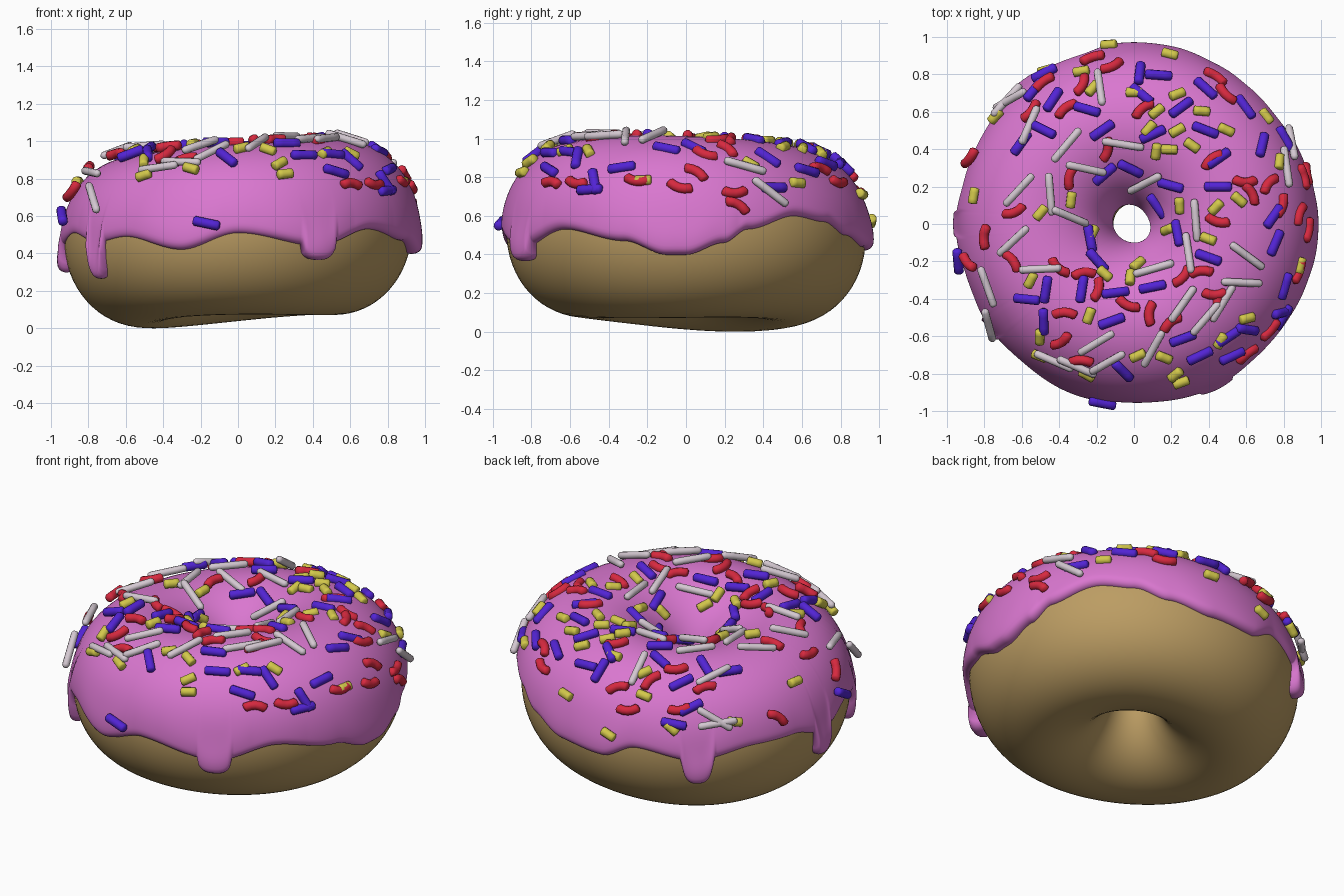
import bpy, bmesh, math
from mathutils import Vector

if "Cube" in bpy.data.objects:
    bpy.data.objects.remove(bpy.data.objects["Cube"])

RING, A, B = 0.52, 0.41, 0.47          # ring radius, section half width, half height


def material(name, rgb):
    m = bpy.data.materials.new(name)
    m.diffuse_color = (*rgb, 1)
    m.use_nodes = True
    m.node_tree.nodes["Principled BSDF"].inputs["Base Color"].default_value = m.diffuse_color
    return m


def finish(name, bm, mat):
    bmesh.ops.recalc_face_normals(bm, faces=bm.faces)
    me = bpy.data.meshes.new(name)
    bm.to_mesh(me)
    bm.free()
    me.materials.append(mat)
    for p in me.polygons:
        p.use_smooth = True
    ob = bpy.data.objects.new(name, me)
    bpy.context.collection.objects.link(ob)
    return ob


def mid_height(th):
    # the ring leans slightly: low at back left, high at front right
    return 0.47 + 0.035 * (1 - math.cos(th - math.radians(150)))


def surface(th, t, off=0.0):
    r, s = RING + (A + off) * math.cos(t), math.sin(t)
    flat = -0.035 if s > 0 else 0.014 * (1 - math.cos(2 * (th - math.radians(150))))
    return Vector((r * math.cos(th), r * math.sin(th), mid_height(th) + (B + off) * s + flat * s * s))


def grid(bm, rows, wrap):
    n, m = len(rows), len(rows[0])
    vs = [[bm.verts.new(p) for p in row] for row in rows]
    for i in range(n):
        for k in range(m if wrap else m - 1):
            j, q = (i + 1) % n, (k + 1) % m
            bm.faces.new((vs[i][k], vs[j][k], vs[j][q], vs[i][q]))


# Dough ring
bm = bmesh.new()
grid(bm, [[surface(math.tau * i / 96, math.tau * k / 64) for k in range(64)] for i in range(96)], True)
finish("dough", bm, material("golden dough", (0.50, 0.335, 0.125)))

# Icing: lower edge height by direction in degrees, then drips (direction, half width, lowest point)
EDGE = [(0, .40), (12, .46), (20, .53), (37, .60), (50, .57), (62, .5), (78, .44), (95, .42), (107, .5),
        (128, .44), (150, .5), (166, .5), (180, .44), (200, .51), (216, .46), (230, .49), (251, .42),
        (270, .51), (297, .44), (318, .53), (340, .47), (354, .40), (360, .40)]
DRIPS = [(129, 5.5, .30), (180, 4.5, .30), (216, 4, .265), (297, 6, .37)]


def edge(deg):
    """Edge height and how much the icing swells there."""
    for (a, za), (b, zb) in zip(EDGE, EDGE[1:]):
        if a <= deg <= b:
            u = (deg - a) / (b - a)
            z = za + (zb - za) * u * u * (3 - 2 * u)
            break
    swell = min(max((0.5 - z) / 0.2, 0), 1)
    for c, w, low in DRIPS:
        u = abs(deg - c) / w
        if u < 1:
            z -= (z - low) * math.sqrt(1 - u ** 3)
            swell = max(swell, 0.3 + 0.7 * math.sqrt(1 - u * u))
    return z, swell


def icing_row(deg, n=56):
    th = math.radians(deg)
    low, swell = edge(deg)
    t0 = math.asin((low - mid_height(th)) / B)
    t1 = math.radians(169 + 4 * math.sin(2 * th))
    row = []
    for k in range(n + 1):
        t = t0 + (t1 - t0) * (1 - math.cos(math.pi * k / n)) / 2
        d = (t - t0) * 0.45
        thick = 0.03 + 0.015 * math.cos(th) + 0.04 * swell * math.exp(-((d - .04) / 0.11) ** 2)
        u = max(0, min(d / 0.045, (t1 - t) * 10, 1))      # rounded lip
        row.append(surface(th, t, thick * math.sqrt(max(0, 1 - (1 - u) ** 2)) - 0.003))
    return row


bm = bmesh.new()
grid(bm, [icing_row(360 * i / 480) for i in range(480)], False)
finish("icing", bm, material("pink icing", (0.70, 0.185, 0.63)))


# Sprinkles: rounded rods lying on the icing
def add_rod(bm, th, t, heading, length, rad, bend, lift):
    n = Vector((math.cos(t) / A * math.cos(th), math.cos(t) / A * math.sin(th), math.sin(t) / B)).normalized()
    d = Vector((math.cos(heading), math.sin(heading), 0))
    x = (d - n * d.dot(n)).normalized()
    y = n.cross(x)
    c = surface(th, t, 0.035) + n * lift
    half = length / 2
    rows = []
    for s, w in ((-1, .02), (-.97, .65), (-.86, 1), (-.4, 1), (0, 1), (.4, 1), (.86, 1), (.97, .65), (1, .02)):
        o = c + x * (half * s) + y * (bend * (0.5 - s * s))
        tan = (x * half - y * (2 * bend * s)).normalized()
        side = n.cross(tan)
        rows.append([bm.verts.new(o + rad * w * (side * math.cos(q) + n * math.sin(q)))
                     for q in (math.tau * k / 10 for k in range(10))])
    for a, b in zip(rows, rows[1:]):
        for k in range(10):
            bm.faces.new((a[k], b[k], b[(k + 1) % 10], a[(k + 1) % 10]))
    bm.faces.new(rows[0])
    bm.faces.new(rows[-1])


def sprinkles(name, mat, places, length, rad, bend, lift, strays=()):
    bm = bmesh.new()
    for i, (x, y, a) in enumerate(places):          # position seen from above, heading in degrees
        t = math.acos(max(-.9, min(.92, (math.hypot(x, y) - RING) / (A + 0.035))))
        add_rod(bm, math.atan2(y, x), t, math.radians(a), length, rad, bend * (-1) ** i, lift)
    for th, t in strays:                            # upright ones low on the side
        add_rod(bm, math.radians(th), math.radians(t), math.radians(th + 20), length, rad, bend, lift)
    finish(name, bm, mat)


WHITE = [(-.61, .18, 45), (-.36, .42, 50), (-.45, .16, 95), (-.35, .04, -20), (-.26, .3, -15), (-.64, -.09, 40),
         (-.5, -.24, 3), (-.77, -.33, -75), (-.76, -.53, 55), (-.65, .65, -15), (-.55, .52, 75), (-.18, .72, -80),
         (-.06, .43, -10), (.06, .23, 45), (.34, .02, -85), (.3, -.16, -75), (.6, -.17, -35), (.57, -.31, -5),
         (.11, -.25, 12), (.26, -.43, 55), (.1, -.66, 65), (.38, -.5, 50), (-.2, -.63, 35), (-.14, -.73, 40),
         (-.42, -.72, -15), (.83, .43, 50), (.8, .3, 80), (-.3, -.75, -25), (.47, -.42, 60), (-.7, .68, 60)]
BLUE = [(-.5, .84, 5), (-.53, .71, 80), (-.43, .66, 70), (-.6, .43, 55), (-.48, .5, -30), (-.25, .61, -20),
        (-.17, .5, 35), (.03, .8, 85), (.13, .79, 0), (.04, .69, -45), (.1, .48, 25), (-.02, .3, -35),
        (-.16, .27, 45), (.25, .62, 40), (.38, .72, -55), (.59, .62, -70), (.45, .35, 35), (.45, .2, 0),
        (.2, .21, -5), (.13, .1, -60), (.38, .5, -20), (.8, .45, -60), (.68, .42, 60), (.74, .04, 45),
        (.75, -.1, 60), (.4, -.18, -20), (-.24, -.08, -85), (-.2, -.2, -50), (-.28, -.35, 80), (-.57, -.4, 0),
        (-.47, -.35, 80), (-.48, -.52, 85), (-.1, -.37, 10), (.1, -.34, 10), (-.12, -.52, 20), (.26, -.61, 20),
        (.35, -.7, 25), (.52, -.7, 5), (.6, -.56, -25), (.8, -.33, 85), (.78, -.47, -20), (.83, -.52, 70),
        (-.06, -.78, -60), (.24, -.05, -65), (.5, -.6, 30)]
RED = [(-.36, .61, 40), (-.12, .84, 45), (-.22, .88, 35), (-.28, .74, 80), (-.48, .75, 50), (-.15, .4, 80),
       (-.34, .25, 80), (-.64, .07, 20), (-.79, -.07, 80), (-.88, -.2, -10), (-.65, -.2, -50), (-.4, -.23, -40),
       (-.27, -.27, 10), (-.2, -.35, 75), (-.37, -.48, 0), (-.39, -.62, 40), (-.28, -.73, 10), (-.03, -.43, -25),
       (.09, -.48, 85), (.26, -.28, 50), (.36, -.26, 5), (.43, -.37, 0), (.2, -.53, 40), (.72, -.56, 35),
       (.6, -.69, 30), (.87, -.25, 60), (.88, .05, 40), (.92, -.03, 50), (.62, .16, -60), (.59, .23, 0),
       (.72, .21, 40), (.78, .1, 60), (.42, .34, 40), (.49, .69, -60), (.43, .78, -45), (.45, .02, -15),
       (.05, .61, 40), (-.55, .6, 60), (.9, .25, -70), (.43, -.45, 70)]
YELLOW = [(-.28, .81, -5), (-.22, .72, 60), (0, .7, 0), (.19, .9, -30), (.23, .69, 30), (.12, .6, 40),
          (.36, .6, 0), (.23, .5, 30), (.08, .51, 50), (.19, .4, 0), (.12, .39, 80), (.31, .42, -35),
          (.7, .57, -60), (.49, .5, -20), (.44, .09, 45), (.25, .1, 85), (.56, .13, -40), (.19, -.03, 5),
          (-.34, .13, 85), (-.5, .06, 50), (-.23, -.05, 45), (-.85, .15, 80), (-.16, -.27, -45), (-.02, -.29, 85),
          (.02, -.22, 60), (-.24, -.49, 70), (-.5, -.6, 75), (-.5, -.7, 0), (-.55, -.3, 60), (.02, -.7, 30),
          (.16, -.71, -30), (.22, -.8, 60), (.25, -.84, 30), (.46, -.62, 70), (.6, -.5, 0), (.88, -.22, 80),
          (.4, -.08, -20), (.77, .33, 60), (-.25, -.8, -45), (-.77, .6, 20)]

sprinkles("white_sprinkles", material("off white", (0.66, 0.58, 0.64)), WHITE, 0.23, 0.021, 0, 0.022)
sprinkles("blue_sprinkles", material("violet blue", (0.085, 0.017, 0.66)), BLUE, 0.15, 0.026, 0, 0.01,
          [(260, 5), (192, 14)])
sprinkles("red_sprinkles", material("red", (0.68, 0.022, 0.05)), RED, 0.13, 0.026, 0.02, 0.01,
          [(16, 14), (158, 20)])
sprinkles("yellow_sprinkles", material("yellow", (0.65, 0.58, 0.07)), YELLOW, 0.09, 0.026, 0, 0.01,
          [(98, 10), (120, 20)])
